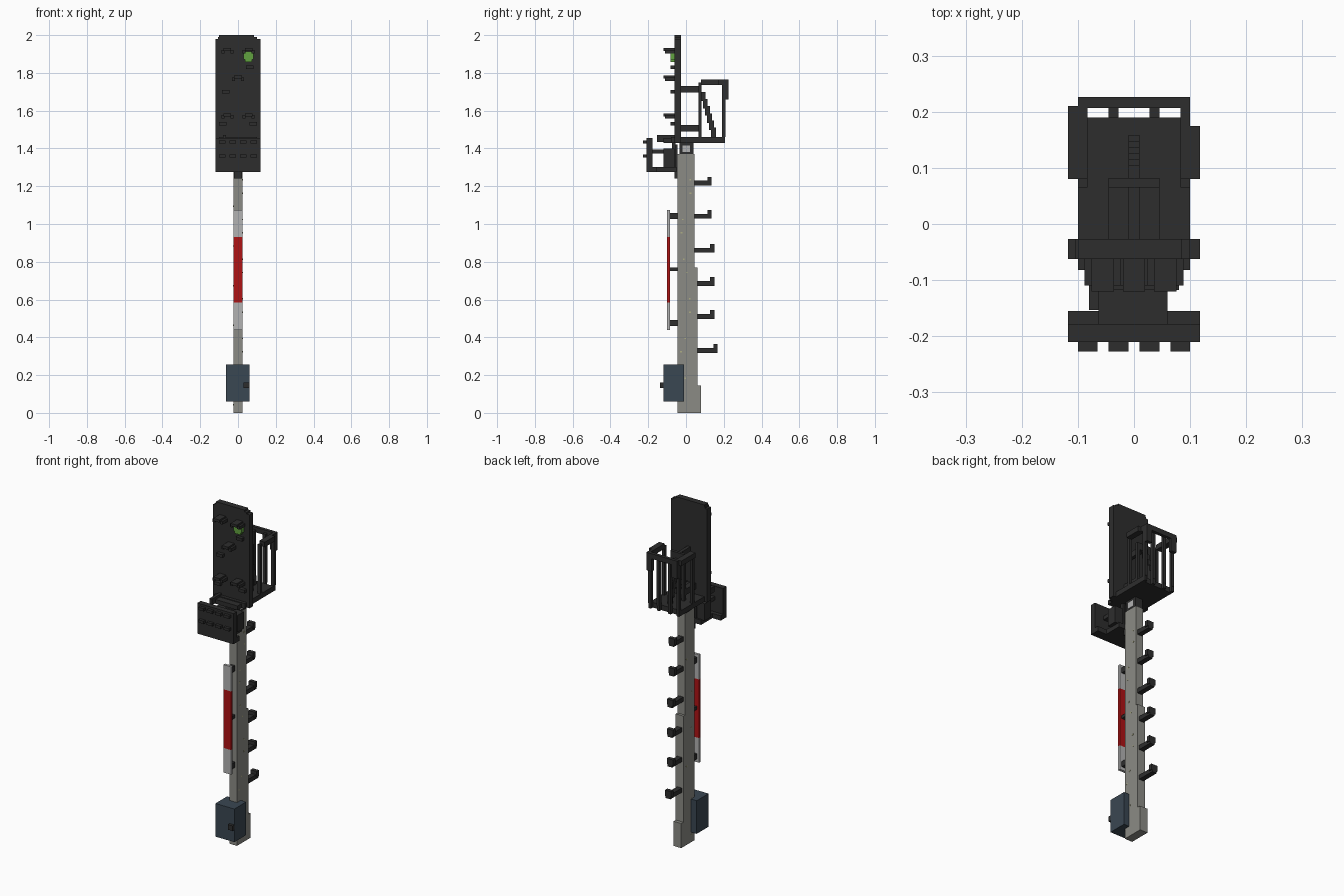
import bpy, bmesh, random
from mathutils import Vector

cube = bpy.data.objects.get("Cube")
if cube:
    bpy.data.objects.remove(cube, do_unlink=True)


def material(name, r, g, b):
    m = bpy.data.materials.new(name)
    m.use_nodes = True
    m.diffuse_color = (r, g, b, 1)
    bsdf = next(n for n in m.node_tree.nodes if n.type == 'BSDF_PRINCIPLED')
    bsdf.inputs["Base Color"].default_value = (r, g, b, 1)
    return m


BLACK = material("charcoal", 0.027, 0.027, 0.027)
CONCRETE = material("concrete grey", 0.26, 0.26, 0.235)
WHITE = material("dull white", 0.45, 0.45, 0.45)
RED = material("signal red", 0.43, 0.006, 0.007)
BLUE = material("slate blue", 0.042, 0.063, 0.085)
GREEN = material("lamp green", 0.12, 0.36, 0.05)
LICHEN = material("pale lichen", 0.42, 0.42, 0.23)


def part(name, mat, *boxes):
    """One object made of boxes given as (x0, x1, y0, y1, z0, z1)."""
    bm = bmesh.new()
    for x0, x1, y0, y1, z0, z1 in boxes:
        size = Vector((x1 - x0, y1 - y0, z1 - z0))
        mid = Vector((x0 + x1, y0 + y1, z0 + z1)) / 2
        for v in bmesh.ops.create_cube(bm, size=1)["verts"]:
            v.co = v.co * size + mid
    me = bpy.data.meshes.new(name)
    bm.to_mesh(me)
    bm.free()
    me.materials.append(mat)
    ob = bpy.data.objects.new(name, me)
    bpy.context.collection.objects.link(ob)
    return ob


def both(x0, x1, *rest):
    """A box and its mirror across x = 0."""
    return [(x0, x1, *rest), (-x1, -x0, *rest)]


# Mast: stepped side profile extruded across x
profile = [(-0.045, 0), (0.08, 0), (0.08, 0.145), (0.06, 0.145),
           (0.06, 0.77), (0.045, 0.77), (0.045, 1.37), (-0.045, 1.37)]
bm = bmesh.new()
face = bm.faces.new([bm.verts.new((-0.025, y, z)) for y, z in profile])
ext = bmesh.ops.extrude_face_region(bm, geom=[face])["geom"]
bmesh.ops.translate(bm, vec=(0.05, 0, 0),
                    verts=[g for g in ext if isinstance(g, bmesh.types.BMVert)])
bmesh.ops.recalc_face_normals(bm, faces=bm.faces)
mesh = bpy.data.meshes.new("mast")
bm.to_mesh(mesh)
bm.free()
mesh.materials.append(CONCRETE)
bpy.context.collection.objects.link(bpy.data.objects.new("mast", mesh))

# Small lichen flecks on the mast sides
random.seed(4)
flecks = []
for i in range(18):
    y, z = random.uniform(-0.035, 0.03), 0.04 + i * 0.07
    x = 0.025 if i % 3 else -0.026
    flecks.append((x, x + 0.001, y, y + 0.009, z, z + 0.007))
part("lichen_flecks", LICHEN, *flecks)

# Mast head and its light insert
part("mast_head", BLACK, (-0.025, 0.025, -0.035, 0.04, 1.365, 1.435))
part("mast_head_insert", WHITE, *both(0.025, 0.027, -0.018, 0.022, 1.38, 1.415))
part("mast_clamp", BLACK, (-0.02, 0.02, -0.062, -0.044, 1.24, 1.42))

# Equipment cabinet
part("cabinet", BLUE, (-0.063, 0.06, -0.12, -0.01, 0.06, 0.255))
part("cabinet_latch", BLACK, (0.03, 0.06, -0.137, -0.12, 0.132, 0.162))

# Red and white mast plate with brackets
part("plate_white", WHITE, (-0.025, 0.025, -0.1, -0.085, 0.44, 0.585),
     (-0.025, 0.025, -0.1, -0.085, 0.93, 1.075))
part("plate_red", RED, (-0.025, 0.025, -0.1, -0.085, 0.585, 0.93))
part("plate_brackets", BLACK,
     *[(-0.013, 0.013, -0.086, -0.044, z - h, z + h)
       for z, h in ((1.043, 0.016), (0.76, 0.009), (0.475, 0.016))])

# Climbing steps with upturned tips
steps = [(1.215, 0.135, 0.044), (1.04, 0.135, 0.044), (0.86, 0.15, 0.044),
         (0.685, 0.15, 0.059), (0.51, 0.15, 0.059), (0.33, 0.167, 0.059)]
for i, (z, tip, root) in enumerate(steps):
    part(f"climbing_step_{i + 1}", BLACK,
         (-0.015, 0.015, root, tip, z - 0.012, z + 0.014),
         (-0.02, 0.02, tip - 0.022, tip, z, z + 0.034))

# Main signal panel with trimmed top corners
part("signal_panel", BLACK, (-0.118, 0.118, -0.062, -0.027, 1.43, 1.98),
     (-0.105, 0.1, -0.062, -0.027, 1.98, 1.99),
     (-0.1, 0.085, -0.062, -0.027, 1.99, 2.0))


def hood(x, z):
    """Stepped lamp hood with short side cheeks."""
    return [(x - 0.02, x + 0.02, -0.12, -0.06, z, z + 0.016),
            *[(x + s - 0.008, x + s + 0.008, -0.11, -0.06, z - 0.012, z + 0.006)
              for s in (-0.024, 0.024)]]


lamps = [(-0.056, 1.915), (0.056, 1.915), (0, 1.77), (-0.056, 1.57), (0.056, 1.57)]
part("lamp_hoods", BLACK, *[b for x, z in lamps for b in hood(x, z)])
part("small_hoods", BLACK,
     *[(x - 0.02, x + 0.02, -0.082, -0.06, z - 0.009, z + 0.009)
       for x, z in ((0.063, 1.83), (-0.065, 1.70), (-0.08, 1.53), (0.08, 1.53))])
part("green_lamp", GREEN, (0.028, 0.082, -0.083, -0.062, 1.87, 1.912),
     (0.036, 0.074, -0.083, -0.062, 1.858, 1.87))

# Lower indicator box with flange, arms and two rows of hoods
part("indicator_panel", BLACK, (-0.118, 0.118, -0.21, -0.178, 1.275, 1.455),
     (-0.118, 0.118, -0.178, -0.155, 1.275, 1.303))
part("indicator_hoods", BLACK,
     *[b for z in (1.434, 1.36) for x in (0.01, 0.065)
       for b in both(x, x + 0.035, -0.227, -0.21, z - 0.008, z + 0.008)])
part("indicator_arms", BLACK, (-0.063, 0.06, -0.18, -0.05, 1.275, 1.303),
     (-0.063, 0.06, -0.18, -0.1, 1.372, 1.394),
     (-0.08, 0.08, -0.118, -0.06, 1.30, 1.40),
     (-0.03, 0.03, -0.075, -0.055, 1.28, 1.44),
     (-0.08, -0.063, -0.153, -0.06, 1.435, 1.47),
     (-0.08, 0.08, -0.118, -0.06, 1.43, 1.455))

# Platform floor
part("platform_floor", BLACK, (-0.1, 0.1, -0.08, 0.19, 1.43, 1.46),
     *[b for x in (0.028, 0.083) for b in both(x, x + 0.017, 0.19, 0.207, 1.43, 1.46)])

# Panel supports: frame, braces and a stepped diagonal
part("panel_supports", BLACK, (-0.01, 0.01, -0.03, 0.08, 1.695, 1.73),
     *both(0.01, 0.045, -0.03, 0.08, 1.49, 1.525),
     (-0.01, 0.01, -0.03, 0.08, 1.495, 1.52),
     (-0.045, 0.045, 0.065, 0.082, 1.695, 1.735),
     *both(0.028, 0.045, 0.065, 0.082, 1.46, 1.70))
part("diagonal_brace", BLACK,
     *[(-0.01, 0.01, 0.078 + i * 0.011, 0.104 + i * 0.011,
        1.65 - i * 0.038, 1.70 - i * 0.038) for i in range(6)])

# Guard rail: posts, side rails and back rail
part("guard_posts", BLACK,
     *both(0.083, 0.1, 0.065, 0.082, 1.46, 1.75),
     *[b for x in (0.028, 0.083) for b in both(x, x + 0.017, 0.19, 0.209, 1.46, 1.75)])
part("guard_rails", BLACK,
     (0.083, 0.118, 0.08, 0.175, 1.735, 1.765), (0.083, 0.1, 0.175, 0.21, 1.735, 1.765),
     (-0.118, -0.083, 0.08, 0.21, 1.735, 1.765),
     (-0.1, 0.1, 0.207, 0.226, 1.735, 1.765),
     *both(0.065, 0.1, 0.207, 0.226, 1.66, 1.735))
